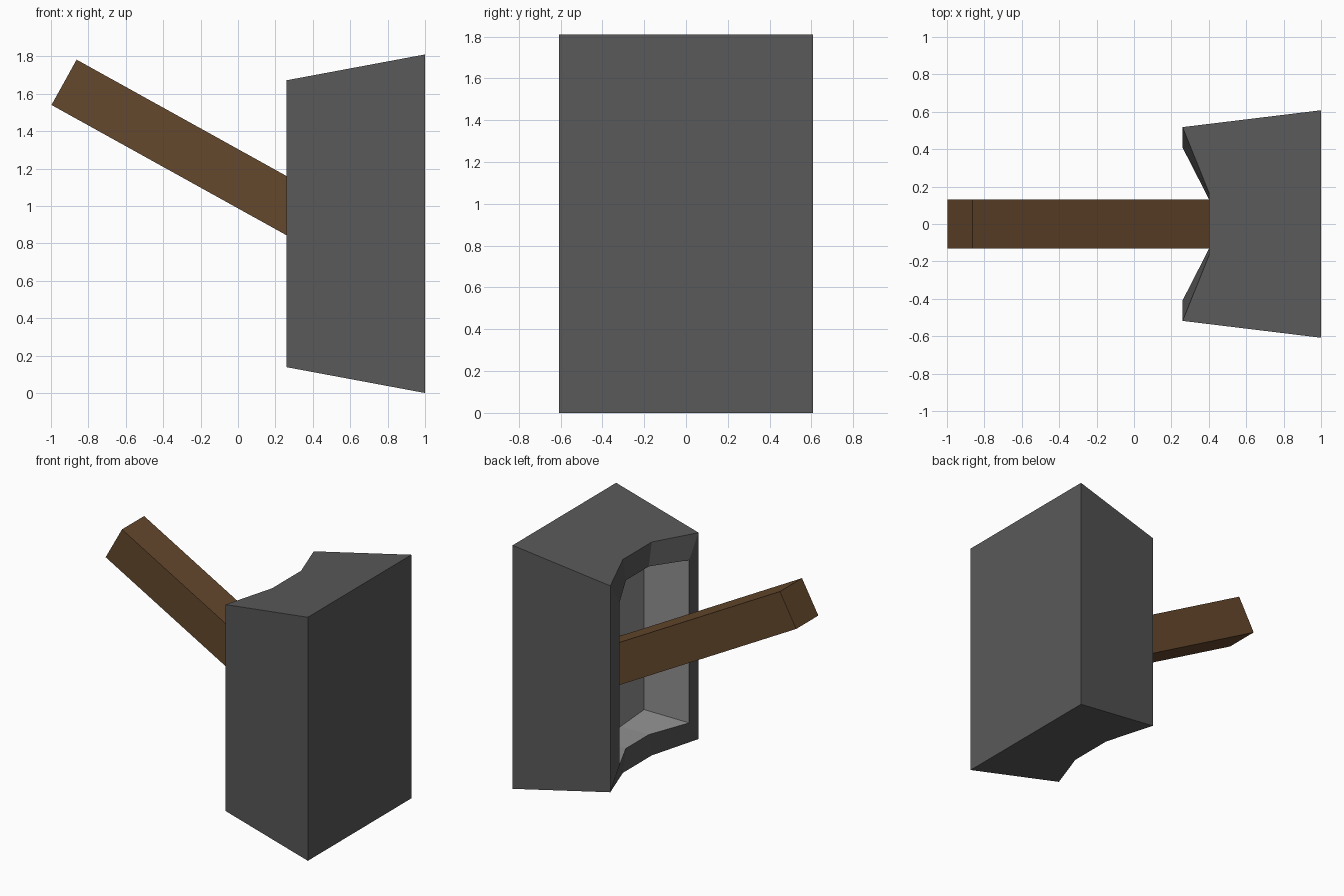
import bpy, bmesh, math
from mathutils import Matrix

if "Cube" in bpy.data.objects:
    bpy.data.objects.remove(bpy.data.objects["Cube"])


def material(name, rgb):
    m = bpy.data.materials.new(name)
    m.diffuse_color = (*rgb, 1)
    m.use_nodes = True
    m.node_tree.nodes["Principled BSDF"].inputs["Base Color"].default_value = m.diffuse_color
    return m


def make_object(name, bm, mats):
    bmesh.ops.recalc_face_normals(bm, faces=bm.faces)
    mesh = bpy.data.meshes.new(name)
    bm.to_mesh(mesh)
    bm.free()
    for m in mats:
        mesh.materials.append(m)
    obj = bpy.data.objects.new(name, mesh)
    bpy.context.collection.objects.link(obj)
    return obj


dark = material("dark_grey", (0.10, 0.10, 0.10))
light = material("light_grey", (0.28, 0.28, 0.28))
wood = material("wood", (0.13, 0.065, 0.026))
MID_Z = 0.905


def ring(x_side, x_mid, y_side, y_mid, h_side, h_mid):
    """Eight-point loop: four corners plus two middle points top and bottom."""
    top = [(x_side, -y_side, h_side), (x_mid, -y_mid, h_mid),
           (x_mid, y_mid, h_mid), (x_side, y_side, h_side)]
    bottom = [(x, y, -h) for x, y, h in reversed(top)]
    return [(x, y, MID_Z + h) for x, y, h in top + bottom]


# Head: tapered block, notched rim and hollow back
rings = [
    ring(1.0, 1.0, 0.608, 0.20, 0.905, 0.905),
    ring(0.26, 0.40, 0.518, 0.17, 0.767, 0.793),
    ring(0.26, 0.40, 0.408, 0.134, 0.605, 0.625),
    ring(0.63, 0.63, 0.408, 0.134, 0.605, 0.625),
]
bm = bmesh.new()
loops = [[bm.verts.new(p) for p in r] for r in rings]
for k, (a, b) in enumerate(zip(loops, loops[1:])):
    for i in range(8):
        j = (i + 1) % 8
        bm.faces.new((a[i], a[j], b[j], b[i])).material_index = int(k == 2)
bm.faces.new(loops[0])
bm.faces.new(loops[-1]).material_index = 1
make_object("head", bm, [dark, light])

# Handle: sloping square bar ending inside the head
bm = bmesh.new()
length, angle = 1.80, math.radians(29)
bmesh.ops.create_cube(bm, size=1, matrix=Matrix.Translation((-0.93, 0, 1.661))
                      @ Matrix.Rotation(angle, 4, 'Y')
                      @ Matrix.Diagonal((length, 0.26, 0.277, 1))
                      @ Matrix.Translation((0.5, 0, 0)))
make_object("handle", bm, [wood])
